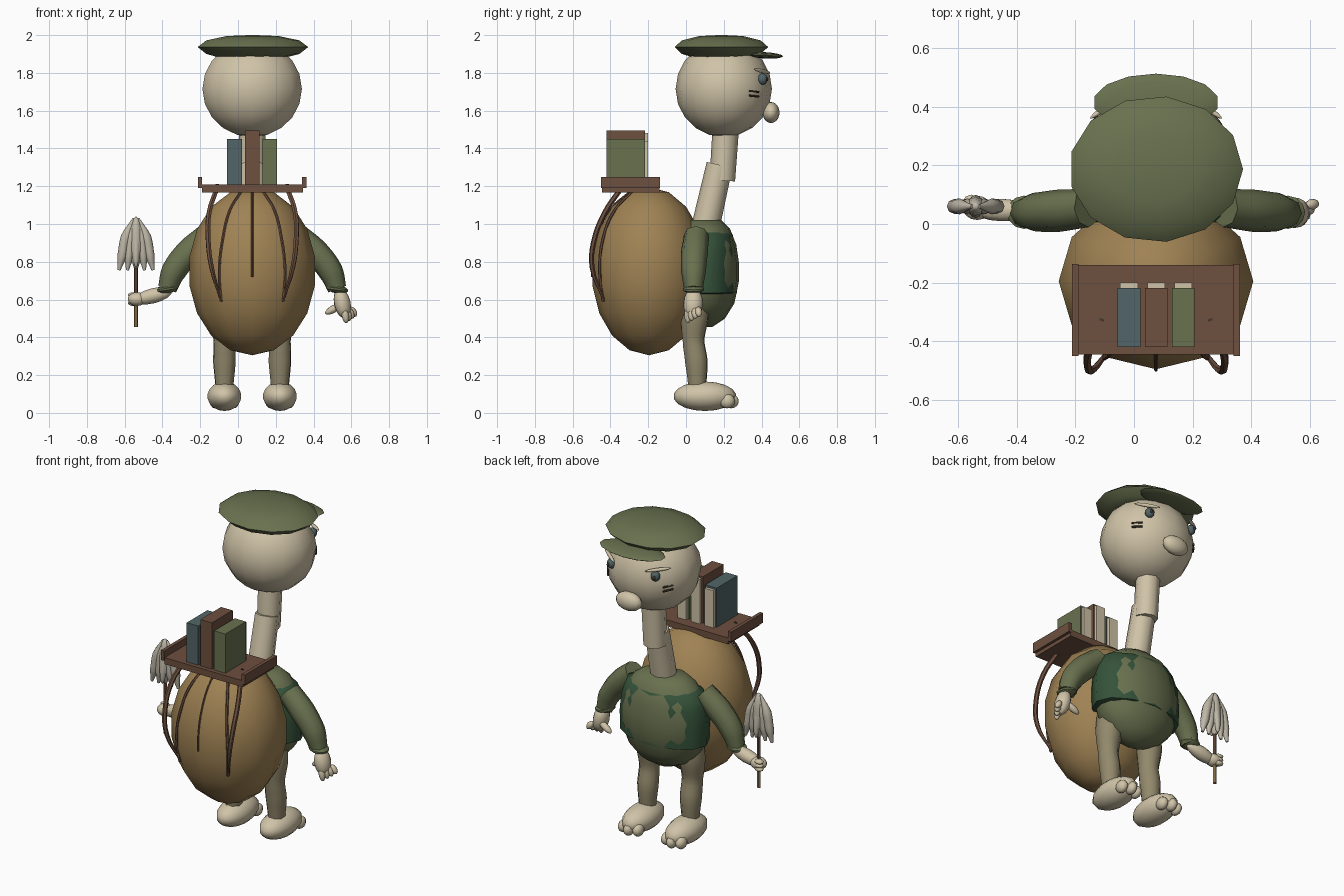
import bpy, bmesh, math
from mathutils import Vector, Matrix

if "Cube" in bpy.data.objects:
    bpy.data.objects.remove(bpy.data.objects["Cube"])

C = 0.075  # body axis in x


def mat(name, rgb):
    m = bpy.data.materials.new(name)
    m.diffuse_color = (*rgb, 1)
    m.use_nodes = True
    m.node_tree.nodes["Principled BSDF"].inputs["Base Color"].default_value = m.diffuse_color
    return m


CREAM = mat("cream_skin", (0.63, 0.55, 0.39))
KHAKI = mat("khaki_trousers", (0.29, 0.25, 0.15))
OLIVE = mat("olive_cloth", (0.14, 0.165, 0.078))
GREEN = mat("dark_green_vest", (0.035, 0.085, 0.042))
TAN = mat("tan_pack", (0.35, 0.225, 0.088))
BROWN = mat("brown_wood", (0.155, 0.08, 0.05))
SLATE = mat("slate_blue", (0.085, 0.13, 0.135))
PALE = mat("pale_grey", (0.52, 0.48, 0.39))
DARK = mat("dark_brown", (0.05, 0.035, 0.025))


def finish(name, bm, material, smooth=True, angle=50):
    bmesh.ops.recalc_face_normals(bm, faces=bm.faces)
    me = bpy.data.meshes.new(name)
    bm.to_mesh(me)
    bm.free()
    me.materials.append(material)
    ob = bpy.data.objects.new(name, me)
    bpy.context.collection.objects.link(ob)
    if smooth:
        bpy.ops.object.select_all(action='DESELECT')
        ob.select_set(True)
        bpy.context.view_layer.objects.active = ob
        bpy.ops.object.shade_smooth_by_angle(angle=math.radians(angle))
    return ob


def ball(name, loc, rad, material, seg=14, rings=9, rot=None):
    bm = bmesh.new()
    bmesh.ops.create_uvsphere(bm, u_segments=seg, v_segments=rings, radius=1)
    m = Matrix.Translation(loc) @ (rot or Matrix()) @ Matrix.Diagonal((*rad, 1))
    bmesh.ops.transform(bm, matrix=m, verts=bm.verts)
    return finish(name, bm, material)


def stretched(name, a, b, r, material, seg=10, flat=1.0):
    """Ellipsoid reaching from point a to point b."""
    a, b = Vector(a), Vector(b)
    rot = (b - a).to_track_quat('Z', 'Y').to_matrix().to_4x4()
    return ball(name, (a + b) / 2, (r, r * flat, (b - a).length / 2), material, seg, 8, rot)


def box(name, x, y, z, material, rot=0):
    bm = bmesh.new()
    bmesh.ops.create_cube(bm, size=1)
    size = (x[1] - x[0], y[1] - y[0], z[1] - z[0], 1)
    mid = (sum(x) / 2, sum(y) / 2, sum(z) / 2)
    m = Matrix.Translation(mid) @ Matrix.Rotation(rot, 4, 'Z') @ Matrix.Diagonal(size)
    bmesh.ops.transform(bm, matrix=m, verts=bm.verts)
    return finish(name, bm, material, False)


def lathe(name, centre, profile, ratio, material, seg=14):
    """Revolve (radius, z) points; ratio squashes depth."""
    bm = bmesh.new()
    rows = []
    for r, z in profile:
        rows.append([bm.verts.new((centre[0] + r * math.cos(2 * math.pi * i / seg),
                                   centre[1] + r * ratio * math.sin(2 * math.pi * i / seg), z))
                     for i in range(seg)])
    for lo, hi in zip(rows, rows[1:]):
        for i in range(seg):
            j = (i + 1) % seg
            bm.faces.new((lo[i], lo[j], hi[j], hi[i]))
    bm.faces.new(rows[0])
    bm.faces.new(rows[-1])
    return finish(name, bm, material)


def tube(name, points, radii, material, res=2, smooth_path=True):
    """Swept round bar with its own radius at each point."""
    cu = bpy.data.curves.new(name, 'CURVE')
    cu.dimensions = '3D'
    cu.bevel_depth = 1
    cu.bevel_resolution = res
    cu.use_fill_caps = True
    cu.resolution_u = 4
    if smooth_path:
        sp = cu.splines.new('BEZIER')
        sp.bezier_points.add(len(points) - 1)
        for p, co, r in zip(sp.bezier_points, points, radii):
            p.co, p.radius = co, r
            p.handle_left_type = p.handle_right_type = 'AUTO'
    else:
        sp = cu.splines.new('POLY')
        sp.points.add(len(points) - 1)
        for p, co, r in zip(sp.points, points, radii):
            p.co, p.radius = (*co, 1), r
    ob = bpy.data.objects.new(name, cu)
    bpy.context.collection.objects.link(ob)
    cu.materials.append(material)
    bpy.ops.object.select_all(action='DESELECT')
    ob.select_set(True)
    bpy.context.view_layer.objects.active = ob
    bpy.ops.object.convert(target='MESH')
    bpy.ops.object.shade_smooth_by_angle(angle=math.radians(50))
    return ob


# Head, nose and neck
ball("head", (C, 0.2, 1.715), (0.27, 0.255, 0.255), CREAM, 14, 10)
ball("nose", (C, 0.45, 1.59), (0.085, 0.045, 0.056), CREAM)
tube("neck_lower", [(C, 0.10, 0.97), (C, 0.178, 1.313)], [0.075, 0.07], CREAM, 2, False)
tube("neck_upper", [(C, 0.192, 1.23), (C, 0.21, 1.50)], [0.068, 0.07], CREAM, 2, False)

# Flat cap and peak
lathe("cap", (C, 0.187), [(0.19, 1.885), (0.25, 1.9), (0.297, 1.937), (0.25, 1.972),
                          (0.14, 1.995), (0.02, 2.0)], 0.84, OLIVE, 13)
ball("cap_peak", (C, 0.415, 1.893), (0.215, 0.098, 0.017), OLIVE, 14, 8,
     Matrix.Rotation(math.radians(-3), 4, 'X'))

# Face details on both sides
for s in (-1, 1):
    ball("eye", (C + s * 0.15, 0.405, 1.767), (0.027, 0.027, 0.03), SLATE, 10, 8)
    ball("pupil", (C + s * 0.157, 0.428, 1.767), (0.01, 0.008, 0.012), DARK, 8, 6)
    stretched("brow", (C + s * 0.105, 0.445, 1.80), (C + s * 0.225, 0.36, 1.82), 0.011, CREAM, 8)
    for z in (1.68, 1.705):
        tube("cheek_mark", [(C + s * 0.222, 0.335, z), (C + s * 0.188, 0.385, z - 0.006)],
             [0.006, 0.006], DARK, 1, False)

# Torso with belly, and the vest it bulges through
lathe("torso", (C, 0.10), [(0.06, 0.455), (0.16, 0.50), (0.235, 0.58), (0.272, 0.70), (0.272, 0.79),
                           (0.25, 0.89), (0.2, 0.975), (0.13, 1.02)], 0.665, OLIVE, 16)
lathe("vest", (C, 0.10), [(0.235, 0.625), (0.283, 0.635), (0.287, 0.75), (0.277, 0.86),
                          (0.245, 0.945), (0.16, 0.975)], 0.60, GREEN, 12)

# Legs and feet with three toes
for s in (-1, 1):
    x = C + s * 0.147
    tube("leg", [(x - s * 0.01, 0.05, 0.60), (x, 0.045, 0.50), (x, 0.04, 0.38), (x, 0.055, 0.27),
                 (x, 0.06, 0.12)], [0.08, 0.077, 0.06, 0.063, 0.048], KHAKI)
    ball("foot", (x, 0.1, 0.088), (0.092, 0.167, 0.078), CREAM)
    for k in (-1, 0, 1):
        ball("toe", (x + k * 0.05, 0.238 - abs(k) * 0.02, 0.062), (0.03, 0.042, 0.038), CREAM, 10, 7)

# Sleeves and cuffs
for s in (-1, 1):
    tube("sleeve", [(C + s * 0.235, 0.055, 0.94), (C + s * 0.335, 0.045, 0.85),
                    (C + s * 0.415, 0.04, 0.75), (C + s * 0.45, 0.04, 0.655)],
         [0.066, 0.072, 0.066, 0.05], OLIVE)
    ball("cuff", (C + s * 0.45, 0.04, 0.655), (0.06, 0.058, 0.022), OLIVE, 12, 7,
         Matrix.Rotation(s * math.radians(8), 4, 'Y'))

# Open hand
stretched("open_palm", (0.535, 0.04, 0.66), (0.57, 0.035, 0.50), 0.052, CREAM, 12, 0.85)
for k in range(4):
    stretched("finger", (0.56 + k * 0.01, 0.01 + k * 0.018, 0.56),
              (0.575 + k * 0.017, 0.01 + k * 0.02, 0.475 + k * 0.012), 0.019, CREAM, 8)
stretched("thumb", (0.55, 0.06, 0.575), (0.462, 0.07, 0.525), 0.02, CREAM, 8)

# Gripping hand
stretched("grip_wrist", (-0.35, 0.045, 0.645), (-0.55, 0.05, 0.595), 0.04, CREAM, 10)
ball("fist", (-0.535, 0.055, 0.602), (0.05, 0.042, 0.036), CREAM)
for k in range(3):
    ball("grip_finger", (-0.555, 0.078, 0.58 + k * 0.022), (0.028, 0.022, 0.014), CREAM, 8, 6)

# Feather duster
tube("duster_rod", [(-0.54, 0.06, 0.58), (-0.54, 0.06, 0.85)], [0.011, 0.011], BROWN, 1, False)
tube("duster_rod_end", [(-0.54, 0.06, 0.455), (-0.54, 0.06, 0.585)], [0.011, 0.011], TAN, 1, False)
stretched("feather_core", (-0.54, 0.06, 1.04), (-0.54, 0.06, 0.76), 0.034, PALE, 10)
for k in (-2, -1, 1, 2):
    tube("feather", [(-0.54 + k * 0.006, 0.06, 1.03), (-0.54 + k * 0.027, 0.06, 0.93),
                     (-0.54 + k * 0.037, 0.06, 0.83), (-0.54 + k * 0.045, 0.06, 0.755)],
         [0.006, 0.027, 0.025, 0.008], PALE)
for s in (-1, 1):
    stretched("feather_side", (-0.54, 0.06, 1.02), (-0.54, 0.06 + s * 0.028, 0.77), 0.022, PALE, 8)

# Egg-shaped pack
ball("pack", (C, -0.195, 0.75), (0.337, 0.305, 0.445), TAN, 12, 9)


def on_pack(x, z, lift=0.0):
    """Point on the rear surface of the pack."""
    q = 1 - ((x - C) / 0.337) ** 2 - ((z - 0.75) / 0.445) ** 2
    return (x, -0.195 - 0.3 * math.sqrt(max(q, 0)) - lift, z)


# Straps and cords on the pack
tube("centre_cord", [on_pack(C, z, 0.004) for z in (1.17, 1.08, 0.96, 0.84, 0.72)],
     [0.006] * 5, BROWN, 1)
for s in (-1, 1):
    tube("strap", [(C + s * 0.19, -0.35, 1.18), (C + s * 0.228, -0.43, 1.06),
                   (C + s * 0.232, -0.49, 0.90), (C + s * 0.215, -0.497, 0.77),
                   on_pack(C + s * 0.165, 0.6, 0.0)], [0.014, 0.014, 0.014, 0.013, 0.007], BROWN, 1)
    tube("cord", [on_pack(C + s * x, z, 0.006) for x, z in
                  ((0.06, 1.17), (0.12, 1.07), (0.155, 0.93), (0.175, 0.75), (0.165, 0.59))],
         [0.008] * 5, BROWN, 1)

# Shelf with end rails
box("shelf", (-0.19, 0.345), (-0.445, -0.14), (1.168, 1.208), BROWN)
for s in (-1, 1):
    x = C + s * 0.276
    box("shelf_rail", (x - 0.011, x + 0.011), (-0.45, -0.137), (1.19, 1.25), BROWN)
    box("shelf_peg", (C + s * 0.185 - 0.008, C + s * 0.185 + 0.008), (-0.331, -0.323),
        (1.2, 1.213), DARK, s * 0.4)

# Books with page edges
for x0, x1, top, m in ((-0.057, 0.022, 1.45, SLATE), (0.037, 0.115, 1.495, BROWN),
                       (0.13, 0.207, 1.45, OLIVE)):
    box("book", (x0, x1), (-0.42, -0.218), (1.2, top), m)
    box("pages", (x0 + 0.009, x1 - 0.009), (-0.218, -0.2), (1.2, top - 0.012), CREAM)
